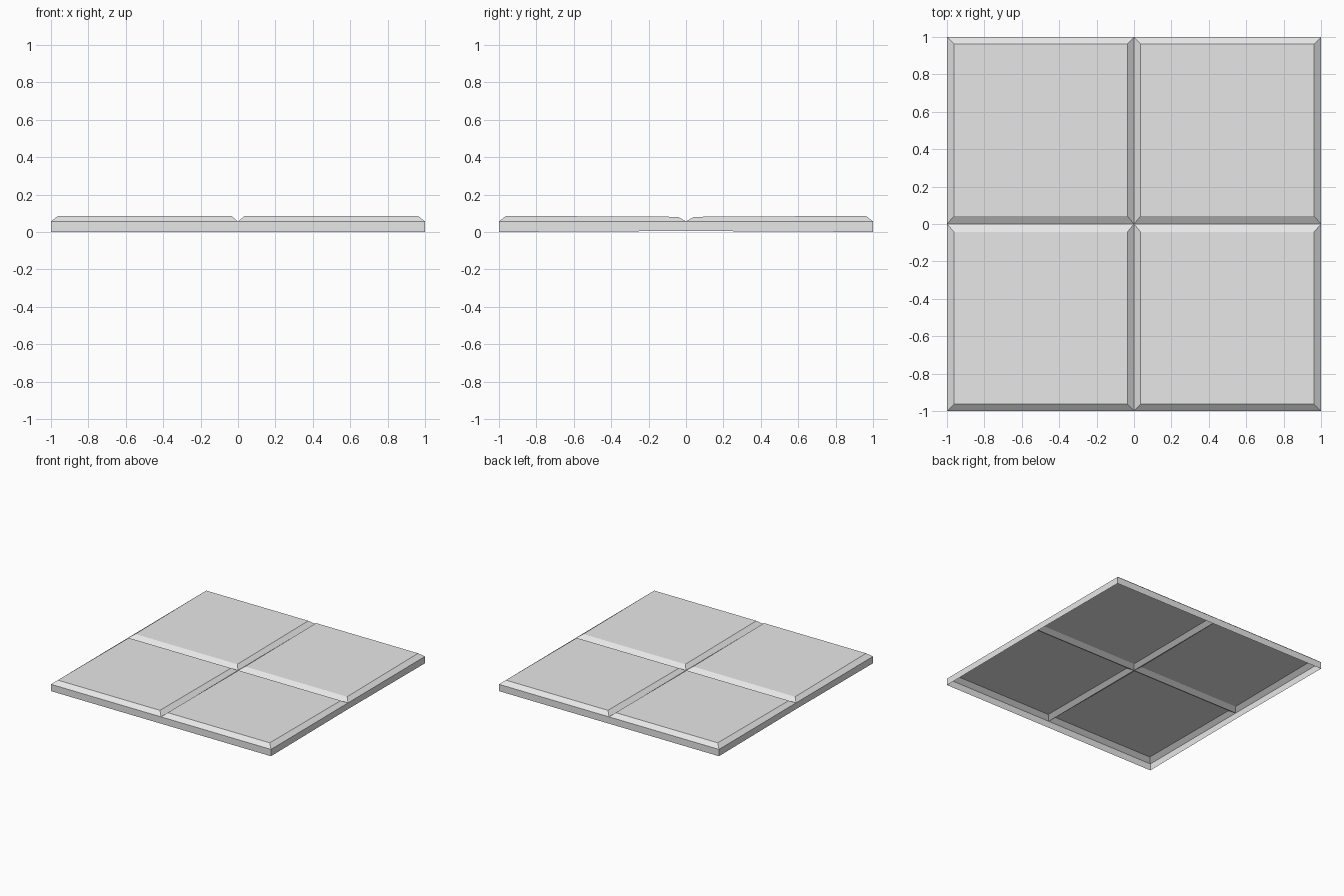
import bpy
import bmesh

cube = bpy.data.objects.get("Cube")
if cube:
    bpy.data.objects.remove(cube, do_unlink=True)

# Single light grey material
grey = bpy.data.materials.new("light_grey")
grey.use_nodes = True
colour = (0.8, 0.8, 0.8, 1)
grey.diffuse_color = colour
grey.node_tree.nodes["Principled BSDF"].inputs["Base Color"].default_value = colour

SEAM = 0.056      # height of the groove bottoms and wall tops
TOP = 0.086       # height of the tile faces at the outer edge
DIP = 0.005       # slight sag towards the middle


def make_panel():
    """One quarter of the hollow slab: bevelled tile and two outer walls."""
    bm = bmesh.new()
    base = [bm.verts.new((x, y, SEAM)) for x, y in ((0, 0), (1, 0), (1, 1), (0, 1))]
    x0, x1, y0, y1 = 0.035, 0.963, 0.042, 0.963
    top = [bm.verts.new((x, y, z)) for x, y, z in (
        (x0, y0, TOP - DIP), (x1, y0, TOP - DIP), (x1, y1, TOP), (x0, y1, TOP))]

    # Flat tile face and its four bevels
    bm.faces.new(top)
    for i in range(4):
        j = (i + 1) % 4
        bm.faces.new((base[i], base[j], top[j], top[i]))

    # Outer side and end walls, open underneath
    foot = [bm.verts.new(p) for p in ((1, 0, DIP), (1, 1, 0), (0, 1, 0))]
    for i in range(2):
        bm.faces.new((foot[i], foot[i + 1], base[i + 2], base[i + 1]))

    mesh = bpy.data.meshes.new("four_tile_slab")
    bm.to_mesh(mesh)
    bm.free()
    mesh.materials.append(grey)
    obj = bpy.data.objects.new("four_tile_slab", mesh)
    bpy.context.collection.objects.link(obj)
    return obj


# Mirror the quarter into all four tiles
slab = make_panel()
mirror = slab.modifiers.new("four_tiles", "MIRROR")
mirror.use_axis = (True, True, False)
mirror.use_clip = True
mirror.merge_threshold = 0.001
